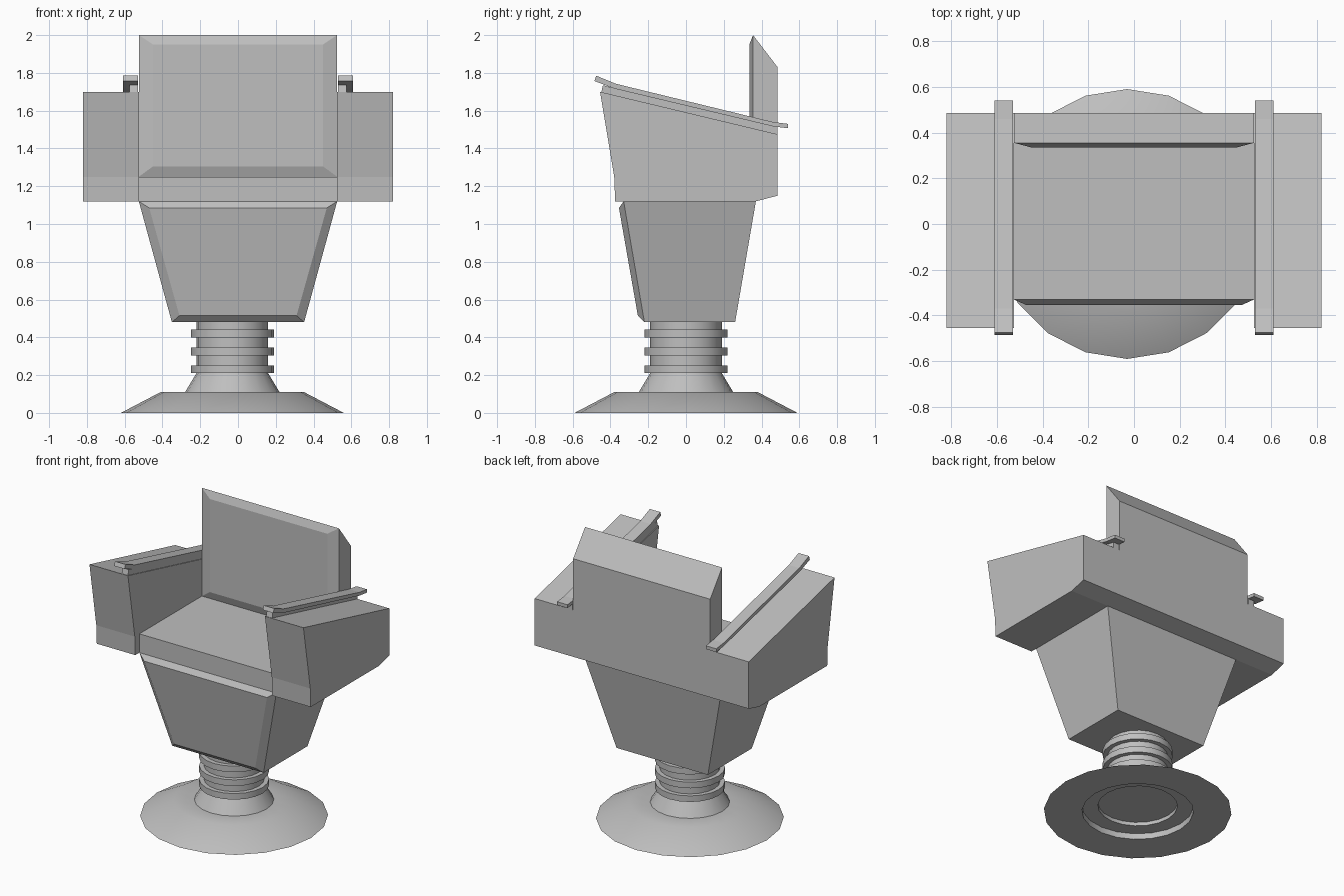
import bpy, bmesh
from math import cos, sin, tau

cube = bpy.data.objects.get("Cube")
if cube:
    bpy.data.objects.remove(cube)

grey = bpy.data.materials.new("plain grey")
grey.use_nodes = True
colour = (0.52, 0.52, 0.52, 1)
grey.diffuse_color = colour
grey.node_tree.nodes["Principled BSDF"].inputs["Base Color"].default_value = colour


def finish(name, bm, smooth=False):
    bmesh.ops.remove_doubles(bm, verts=bm.verts, dist=0.0001)
    bmesh.ops.recalc_face_normals(bm, faces=bm.faces)
    mesh = bpy.data.meshes.new(name)
    bm.to_mesh(mesh)
    bm.free()
    mesh.materials.append(grey)
    ob = bpy.data.objects.new(name, mesh)
    bpy.context.collection.objects.link(ob)
    if smooth:
        bpy.ops.object.select_all(action='DESELECT')
        ob.select_set(True)
        bpy.context.view_layer.objects.active = ob
        bpy.ops.object.shade_smooth_by_angle()
    return ob


def loft(name, loops, smooth=False):
    """Skin matching loops of points and cap both ends."""
    bm = bmesh.new()
    rings = [[bm.verts.new(p) for p in loop] for loop in loops]
    n = len(rings[0])
    for a, b in zip(rings, rings[1:]):
        for i in range(n):
            j = (i + 1) % n
            bm.faces.new((a[i], a[j], b[j], b[i]))
    bm.faces.new(rings[0])
    bm.faces.new(rings[-1])
    return finish(name, bm, smooth)


def extrude(name, profile, x0, x1):
    """Side profile (y, z) carried across from x0 to x1."""
    return loft(name, [[(x, y, z) for y, z in profile] for x in (x0, x1)])


def lathe(name, profile, sides=20, x=-0.03):
    """Profile (radius, z) turned about the pedestal axis."""
    return loft(name, [[(x + r * cos(tau * i / sides), r * sin(tau * i / sides), z)
                        for i in range(sides)] for r, z in profile], smooth=True)


def panel(w, y_low, z_low, y_high, z_high, w_high=None):
    """Four corners of an upright, possibly tapered rectangle."""
    t = w_high or w
    return [(-w, y_low, z_low), (w, y_low, z_low), (t, y_high, z_high), (-t, y_high, z_high)]


# Pedestal: hollow-bottomed foot, flared neck, column
lathe("pedestal", [(0.25, 0.065), (0.25, 0.04), (0.35, 0.04), (0.35, 0), (0.59, 0),
                   (0.38, 0.11), (0.25, 0.11), (0.19, 0.21), (0.19, 0.48)])
for i in range(3):
    z = 0.21 + i * 0.095
    lathe(f"column_ring_{i + 1}", [(0.22, z), (0.22, z + 0.042)])

# Tapered trunk with a chamfered front panel
loft("trunk", [panel(0.35, 0.26, 0.48, 0.37, 1.12, 0.525),
               panel(0.35, -0.22, 0.48, -0.33, 1.12, 0.525),
               panel(0.31, -0.255, 0.515, -0.355, 1.085, 0.47)])

# Seat and backrest in one side profile
extrude("seat_and_back", [(-0.33, 1.12), (-0.33, 1.25), (0.355, 1.25), (0.355, 2),
                          (0.485, 1.83), (0.485, 1.15), (0.37, 1.12)], -0.525, 0.525)
loft("back_cushion", [panel(0.525, 0.355, 1.25, 0.355, 2),
                      panel(0.45, 0.335, 1.305, 0.335, 1.95)])

# Arms, each with a narrow stem and a bent rest strip
for side, s in (("left", 1), ("right", -1)):
    extrude(f"{side}_arm", [(-0.375, 1.12), (-0.38, 1.25), (-0.455, 1.7), (0.485, 1.475),
                            (0.485, 1.15), (0.37, 1.12)], s * 0.525, s * 0.82)
    extrude(f"{side}_rest_stem", [(-0.45, 1.69), (-0.44, 1.735), (-0.38, 1.718),
                                  (0.485, 1.513), (0.485, 1.47)], s * 0.53, s * 0.575)
    extrude(f"{side}_arm_rest", [(-0.475, 1.785), (-0.37, 1.742), (0.46, 1.54), (0.54, 1.53),
                                 (0.54, 1.507), (0.46, 1.517), (-0.38, 1.717),
                                 (-0.485, 1.757)], s * 0.53, s * 0.61)
